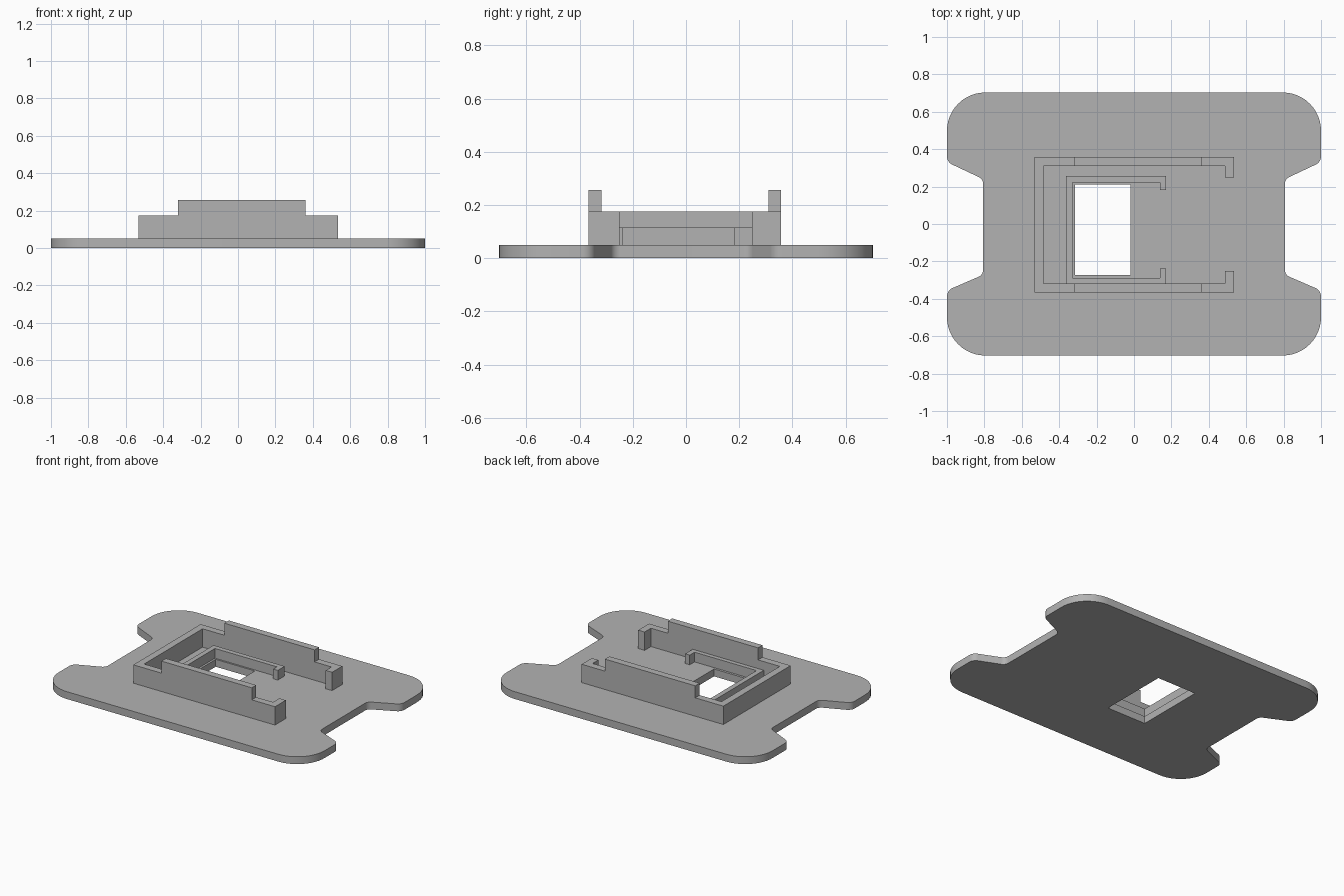
import bpy
import bmesh
import math
from mathutils import Vector

if "Cube" in bpy.data.objects:
    bpy.data.objects.remove(bpy.data.objects["Cube"], do_unlink=True)

grey = bpy.data.materials.new("plain grey")
grey.use_nodes = True
colour = (0.45, 0.45, 0.45, 1)
grey.diffuse_color = colour
grey.node_tree.nodes["Principled BSDF"].inputs["Base Color"].default_value = colour


def prism(name, outline, z0, z1):
    """Extrude a flat outline from z0 to z1."""
    bm = bmesh.new()
    face = bm.faces.new([bm.verts.new((x, y, z0)) for x, y in outline])
    grown = bmesh.ops.extrude_face_region(bm, geom=[face])["geom"]
    top = [v for v in grown if isinstance(v, bmesh.types.BMVert)]
    bmesh.ops.translate(bm, verts=top, vec=(0, 0, z1 - z0))
    bmesh.ops.recalc_face_normals(bm, faces=bm.faces)
    mesh = bpy.data.meshes.new(name)
    bm.to_mesh(mesh)
    bm.free()
    mesh.materials.append(grey)
    obj = bpy.data.objects.new(name, mesh)
    bpy.context.collection.objects.link(obj)
    return obj


def cut_box(obj, x0, x1, y0, y1, z0, z1):
    """Cut a box out of a part."""
    cutter = prism("cutter", [(x0, y0), (x1, y0), (x1, y1), (x0, y1)], z0, z1)
    mod = obj.modifiers.new("cut", "BOOLEAN")
    mod.operation = "DIFFERENCE"
    mod.solver = "EXACT"
    mod.object = cutter
    bpy.context.view_layer.objects.active = obj
    bpy.ops.object.modifier_apply(modifier=mod.name)
    bpy.data.objects.remove(cutter, do_unlink=True)


def rounded(corners, steps=12):
    """Round every (x, y, radius) corner with a tangent arc."""
    result = []
    for i, (x, y, r) in enumerate(corners):
        p = Vector((x, y))
        a = (Vector(corners[i - 1][:2]) - p).normalized()
        b = (Vector(corners[(i + 1) % len(corners)][:2]) - p).normalized()
        half = a.angle(b) / 2
        centre = p + (a + b).normalized() * r / math.sin(half)
        start = p + a * r / math.tan(half) - centre
        end = p + b * r / math.tan(half) - centre
        sweep = start.angle_signed(end)
        for k in range(steps + 1):
            t = -sweep * k / steps
            c, s = math.cos(t), math.sin(t)
            result.append((centre.x + start.x * c - start.y * s,
                           centre.y + start.x * s + start.y * c))
    return result


def hooked_frame(x0, x1, y0, y1, t, tip0, tip1):
    """Three-sided wall whose open +x ends turn inwards."""
    return [(x1, tip1), (x1, y1), (x0, y1), (x0, y0), (x1, y0), (x1, tip0),
            (x1 - t, tip0), (x1 - t, y0 + t), (x0 + t, y0 + t),
            (x0 + t, y1 - t), (x1 - t, y1 - t), (x1 - t, tip1)]


# Base plate with rounded lobes, side notches and a window
right_side = [(1, -0.703, 0.205), (1, -0.355, 0.05), (0.807, -0.272, 0.04),
              (0.807, 0.24, 0.04), (1, 0.331, 0.05), (1, 0.703, 0.205)]
left_side = [(-x, y, r) for x, y, r in reversed(right_side)]
plate = prism("base_plate", rounded(right_side + left_side), 0, 0.05)
cut_box(plate, -0.315, -0.02, -0.273, 0.21, -0.1, 0.2)

# Outer wall, lowered at both ends to leave the raised rails
outer = prism("outer_wall",
              hooked_frame(-0.532, 0.535, -0.366, 0.358, 0.048, -0.25, 0.248),
              0.05, 0.257)
cut_box(outer, -1, -0.32, -1, 1, 0.175, 1)
cut_box(outer, 0.36, 1, -1, 1, 0.175, 1)

# Low inner wall around the window
prism("inner_wall",
      hooked_frame(-0.363, 0.172, -0.323, 0.256, 0.034, -0.237, 0.182),
      0.05, 0.116)

# Smooth the rounded plate rim, keeping hard edges
bpy.ops.object.select_all(action="DESELECT")
plate.select_set(True)
bpy.context.view_layer.objects.active = plate
bpy.ops.object.shade_smooth_by_angle(angle=math.radians(30))
